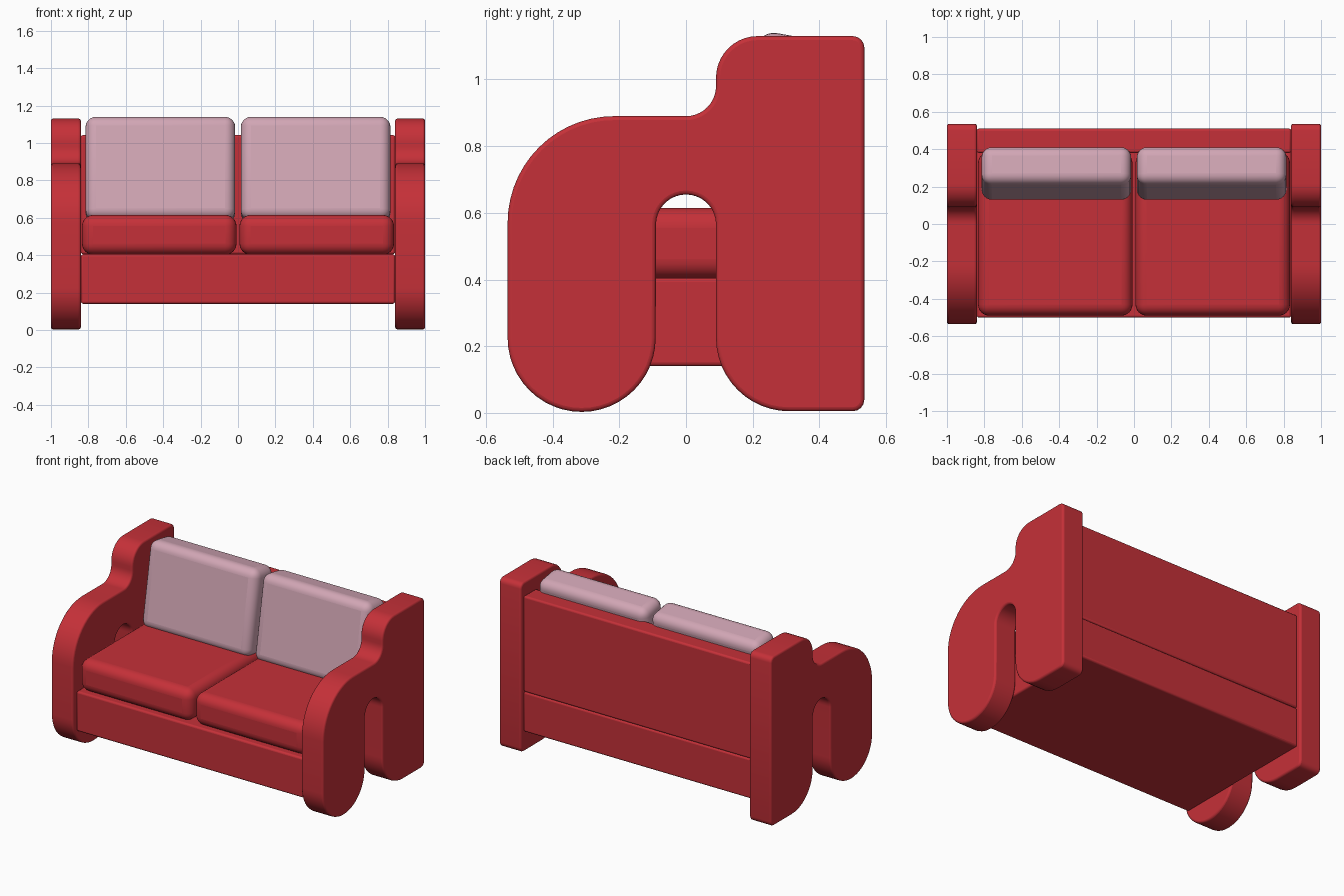
import bpy, bmesh
from math import sin, cos, radians
from mathutils import Matrix

cube = bpy.data.objects.get("Cube")
if cube:
    bpy.data.objects.remove(cube, do_unlink=True)


def material(name, rgb):
    mat = bpy.data.materials.new(name)
    mat.use_nodes = True
    mat.diffuse_color = (*rgb, 1)
    node = next(n for n in mat.node_tree.nodes if n.type == 'BSDF_PRINCIPLED')
    node.inputs["Base Color"].default_value = (*rgb, 1)
    return mat


red = material("red fabric", (0.56, 0.03, 0.04))
pink = material("pink fabric", (0.64, 0.38, 0.46))


def finish(bm, name, mat, bevel, segments):
    bmesh.ops.recalc_face_normals(bm, faces=bm.faces)
    mesh = bpy.data.meshes.new(name)
    bm.to_mesh(mesh)
    bm.free()
    mesh.materials.append(mat)
    obj = bpy.data.objects.new(name, mesh)
    bpy.context.collection.objects.link(obj)
    mod = obj.modifiers.new("soft edges", 'BEVEL')
    mod.width, mod.segments = bevel, segments
    mod.limit_method, mod.angle_limit = 'ANGLE', radians(40)
    bpy.ops.object.select_all(action='DESELECT')
    obj.select_set(True)
    bpy.context.view_layer.objects.active = obj
    bpy.ops.object.shade_smooth_by_angle(angle=radians(35))
    return obj


def box(name, mat, low, high, bevel, segments=3, tilt=0):
    size = [h - l for l, h in zip(low, high)]
    mid = [(h + l) / 2 for l, h in zip(low, high)]
    bm = bmesh.new()
    bmesh.ops.create_cube(bm, size=1)
    place = Matrix.Translation(mid) @ Matrix.Rotation(tilt, 4, 'X') @ Matrix.Diagonal((*size, 1))
    bmesh.ops.transform(bm, matrix=place, verts=bm.verts)
    return finish(bm, name, mat, bevel, segments)


def arc(y, z, ry, rz, start, end, steps=12):
    angles = [radians(start + (end - start) * i / steps) for i in range(steps + 1)]
    return [(y + ry * cos(a), z + rz * sin(a)) for a in angles]


# Side panel outline: front foot, arm curve, step up to the back, rear foot, arch
outline = (
    arc(-0.313, 0.225, 0.222, 0.222, 360, 180, 24)
    + arc(-0.215, 0.57, 0.32, 0.32, 180, 90, 14)
    + arc(0, 0.98, 0.09, 0.09, -90, 0, 10)
    + arc(0.215, 1.005, 0.125, 0.125, 180, 90, 10)
    + arc(0.5, 1.095, 0.035, 0.035, 90, 0, 4)
    + arc(0.5, 0.04, 0.035, 0.035, 0, -90, 4)
    + arc(0.31, 0.225, 0.22, 0.22, 270, 180, 12)
    + arc(0, 0.565, 0.09, 0.09, 0, 180, 18)
)


def side_panel(name, x0, x1):
    bm = bmesh.new()
    face = bm.faces.new([bm.verts.new((x0, y, z)) for y, z in outline])
    new = bmesh.ops.extrude_face_region(bm, geom=[face])["geom"]
    verts = [v for v in new if isinstance(v, bmesh.types.BMVert)]
    bmesh.ops.translate(bm, vec=(x1 - x0, 0, 0), verts=verts)
    finish(bm, name, red, 0.012, 3)


# Frame
box("base", red, (-0.84, -0.5, 0.14), (0.84, 0.51, 0.405), 0.012)
box("backrest", red, (-0.84, 0.38, 0.405), (0.84, 0.51, 1.042), 0.012)

# Paired parts
for side, s in (("left", 1), ("right", -1)):
    side_panel(side + "_arm", s * 0.84, s)
    x = sorted((s * 0.008, s * 0.834))
    box(side + "_seat_cushion", red, (x[0], -0.49, 0.402), (x[1], 0.385, 0.615), 0.06, 6)
    x = sorted((s * 0.015, s * 0.815))
    box(side + "_back_cushion", pink, (x[0], 0.168, 0.575), (x[1], 0.372, 1.135), 0.055, 6,
        radians(-10))
